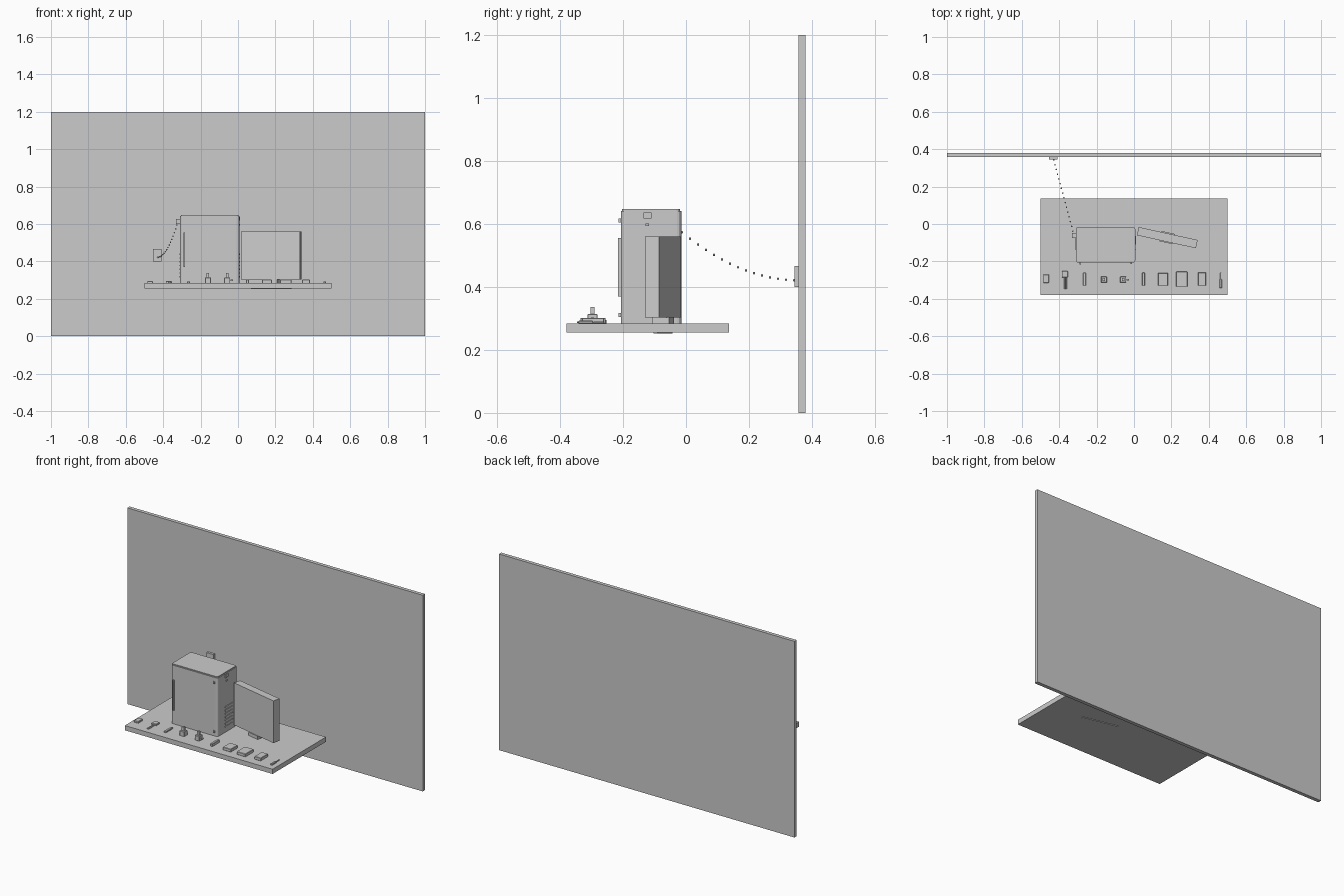
import bpy, bmesh, math
from mathutils import Vector, Matrix

if "Cube" in bpy.data.objects:
    bpy.data.objects.remove(bpy.data.objects["Cube"])

grey = bpy.data.materials.new("plain_grey")
grey.diffuse_color = (0.6, 0.6, 0.6, 1)
grey.use_nodes = True
grey.node_tree.nodes["Principled BSDF"].inputs["Base Color"].default_value = grey.diffuse_color


def finish(name, bm):
    me = bpy.data.meshes.new(name)
    bm.to_mesh(me)
    bm.free()
    me.materials.append(grey)
    ob = bpy.data.objects.new(name, me)
    bpy.context.collection.objects.link(ob)
    return ob


def box(name, x0, x1, y0, y1, z0, z1, bevel=0.0, upright_only=False, segs=3):
    bm = bmesh.new()
    size = Vector((x1 - x0, y1 - y0, z1 - z0))
    bmesh.ops.create_cube(bm, size=1, matrix=Matrix.Diagonal((*size, 1)))
    if bevel:
        edges = [e for e in bm.edges if not upright_only
                 or abs(e.verts[0].co.z - e.verts[1].co.z) > 1e-5]
        bmesh.ops.bevel(bm, geom=edges, offset=bevel, segments=segs,
                        profile=0.5, affect='EDGES')
    ob = finish(name, bm)
    ob.location = ((x0 + x1) / 2, (y0 + y1) / 2, (z0 + z1) / 2)
    return ob


def tube(name, pts, radius):
    cu = bpy.data.curves.new(name, 'CURVE')
    cu.dimensions = '3D'
    cu.bevel_depth = radius
    cu.bevel_resolution = 1
    cu.use_fill_caps = True
    sp = cu.splines.new('POLY')
    sp.points.add(len(pts) - 1)
    for p, co in zip(sp.points, pts):
        p.co = (*co, 1)
    cu.materials.append(grey)
    ob = bpy.data.objects.new(name, cu)
    bpy.context.collection.objects.link(ob)
    return ob


# wall and table
box("wall", -1, 1, 0.358, 0.38, 0, 1.2)
box("table_top", -0.5, 0.5, -0.38, 0.137, 0.255, 0.284)

# cabinet with rounded upright corners and a slightly inset lid
box("cabinet_body", -0.31, 0.007, -0.207, -0.015, 0.284, 0.642, 0.014, True)
box("cabinet_lid", -0.306, 0.003, -0.203, -0.019, 0.642, 0.648, 0.012, True)

# door handle and hinges
box("door_handle", -0.292, -0.284, -0.216, -0.206, 0.37, 0.555)
for i, z in enumerate((0.305, 0.605)):
    box(f"door_hinge_{i}", -0.02, -0.01, -0.214, -0.206, z, z + 0.013)

# side louvres, mirrored to both sides
for side, x0, x1 in (("right", 0.006, 0.011), ("left", -0.314, -0.309)):
    for i in range(7):
        z = 0.315 + i * 0.02
        box(f"louvre_{side}_{i}", x0, x1, -0.138, -0.065, z, z + 0.007)

# socket and switch on the right, cable plug on the left
box("side_socket", 0.006, 0.012, -0.135, -0.11, 0.618, 0.637)
box("side_switch", 0.006, 0.012, -0.128, -0.117, 0.593, 0.601)
box("cable_plug", -0.332, -0.309, -0.075, -0.047, 0.6, 0.627)

# wall plate and the hanging chain of small beads
box("wall_plate", -0.455, -0.408, 0.344, 0.36, 0.4, 0.466)
bm = bmesh.new()
for i in range(17):
    y = 0.343 - i * 0.0254
    pos = (-0.43 + (0.345 - y) * 0.27, y, 0.421 + 1.1 * (0.36 - y) ** 2)
    bmesh.ops.create_icosphere(bm, subdivisions=1, radius=0.0045,
                               matrix=Matrix.Translation(pos))
finish("cable_beads", bm)

# screen panel turned slightly, with its stand and foot strip
for name, length, depth, z0, z1 in (("screen_panel", 0.323, 0.045, 0.303, 0.561),
                                    ("screen_stand", 0.075, 0.056, 0.283, 0.304),
                                    ("under_strip", 0.22, 0.012, 0.2515, 0.256)):
    ob = box(name, -length / 2, length / 2, -depth / 2, depth / 2, z0, z1)
    ob.location.x, ob.location.y = 0.178, -0.073
    ob.rotation_euler.z = math.radians(-12.4)

# low components lined up along the front: x0, x1, y0, y1, height
items = [("small_module", -0.485, -0.455, -0.315, -0.27, 0.011),
         ("long_key_a", -0.272, -0.257, -0.33, -0.26, 0.009),
         ("long_key_b", 0.043, 0.058, -0.33, -0.26, 0.018),
         ("module_a", 0.128, 0.182, -0.33, -0.262, 0.018),
         ("module_b", 0.225, 0.285, -0.335, -0.255, 0.018),
         ("module_c", 0.342, 0.385, -0.33, -0.26, 0.018),
         ("thin_stick", 0.457, 0.47, -0.342, -0.295, 0.009),
         ("thin_stick_tip", 0.461, 0.466, -0.296, -0.26, 0.006)]
for name, x0, x1, y0, y1, h in items:
    box(name, x0, x1, y0, y1, 0.283, 0.284 + h, 0.002, segs=1)

# pronged tool
box("tool_head", -0.386, -0.354, -0.285, -0.252, 0.283, 0.295, 0.002, segs=1)
for i, x in enumerate((-0.37, -0.362)):
    tube(f"tool_prong_{i}", [(x, -0.28, 0.289), (x, -0.347, 0.288)], 0.003)

# two upright plugs: wide base, narrow neck
for i, x in enumerate((-0.161, -0.058)):
    box(f"plug_base_{i}", x - 0.016, x + 0.016, -0.313, -0.281, 0.283, 0.314, 0.002, segs=1)
    box(f"plug_neck_{i}", x - 0.007, x + 0.007, -0.304, -0.29, 0.312, 0.337)
box("plug_button", -0.04, -0.027, -0.301, -0.293, 0.295, 0.303)
